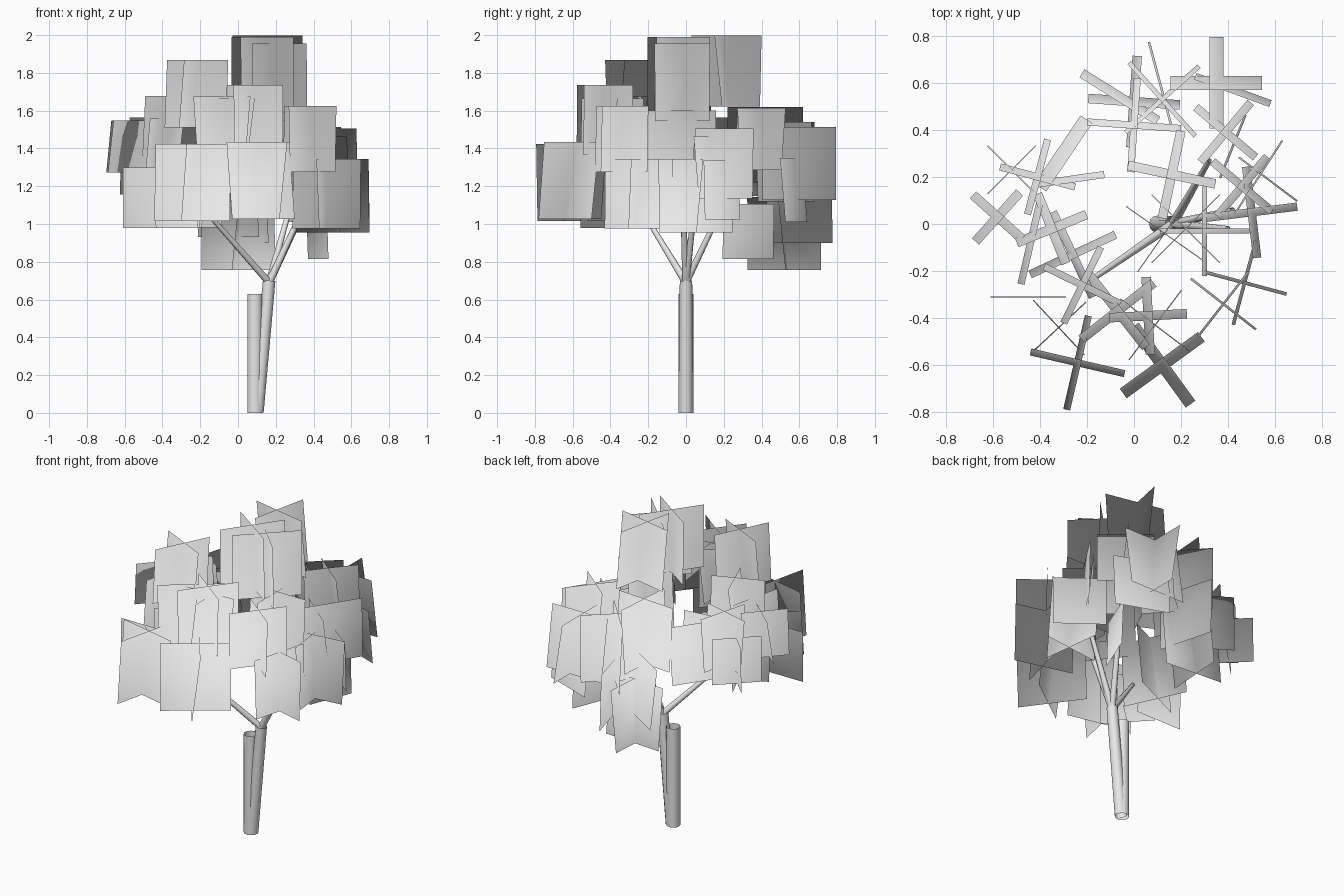
import bpy
import bmesh
from math import asin, cos, radians, sin
from mathutils import Matrix, Vector

cube = bpy.data.objects.get("Cube")
if cube:
    bpy.data.objects.remove(cube, do_unlink=True)

grey = bpy.data.materials.new("pale_grey")
grey.use_nodes = True
colour = (0.8, 0.8, 0.8, 1)
grey.diffuse_color = colour
grey.node_tree.nodes["Principled BSDF"].inputs["Base Color"].default_value = colour

# Point the foliage normals spread from, at the foot of the crown
CROWN = Vector((0.05, 0, 0.72))


def make_object(name, bm):
    """Turn a bmesh into a named, smooth object with the grey material."""
    mesh = bpy.data.meshes.new(name)
    bm.to_mesh(mesh)
    bm.free()
    mesh.materials.append(grey)
    mesh.shade_smooth()
    obj = bpy.data.objects.new(name, mesh)
    bpy.context.collection.objects.link(obj)
    return mesh


def limb(name, start, end, r_start, r_end, sides=12):
    """Open tapered tube running between two points."""
    start, end = Vector(start), Vector(end)
    axis = end - start
    turn = axis.to_track_quat("Z", "Y").to_matrix().to_4x4()
    bm = bmesh.new()
    bmesh.ops.create_cone(
        bm, cap_ends=False, segments=sides, radius1=r_start, radius2=r_end,
        depth=axis.length,
        matrix=Matrix.Translation((start + end) / 2) @ turn)
    make_object(name, bm)


def leaf_cards(name, spec, arms):
    """Square cards through one centre, facing outward and leaning inward.

    The spec holds centre x, y, z, size and lean in hundredths, and a heading.
    Normals spread from the crown foot so the foliage shades as one mass.
    """
    x, y, z, heading, size, lean = spec
    centre = Vector((x, y, z)) / 100
    outward = centre - CROWN
    upright = Matrix.Rotation(radians(90) - asin(lean / size), 4, "X")
    bm = bmesh.new()
    for arm in range(arms):
        angle = radians(heading + arm * 90)
        if outward.x * sin(angle) - outward.y * cos(angle) < 0:
            angle += radians(180)
        turn = Matrix.Rotation(angle, 4, "Z")
        bmesh.ops.create_grid(
            bm, x_segments=1, y_segments=1, size=size / 200,
            matrix=Matrix.Translation(centre) @ turn @ upright)
    mesh = make_object(name, bm)
    mesh.normals_split_custom_set_from_vertices(
        [(v.co - CROWN).normalized() for v in mesh.vertices])


# Trunk: a straight post and a leaning stem
limb("trunk_post", (0.09, 0, 0), (0.09, 0, 0.63), 0.041, 0.041)
limb("trunk_stem", (0.10, 0, 0.005), (0.165, 0, 0.7), 0.036, 0.033)

# Branches fan out from the top of the stem
fork = (0.165, 0, 0.69)
tips = [(-0.2, -0.25, 1.1), (0.32, 0.27, 1.25),
        (0.42, 0.06, 1.22), (0.4, -0.02, 1.2)]
for number, tip in enumerate(tips, 1):
    limb(f"branch_{number}", fork, tip, 0.02, 0.011, 8)

# Front foliage
front_crosses = [
    (-24, -59, 122, -13, 41, 3),
    (12, -60, 123, 36, 41, 5),
    (-32, -44, 114, 43, 32, 0.5),
    (6, -39, 150, 3, 33, 4),
    (-7, -37, 148, 38, 39, 4),
    (9, -43, 155, 53, 37, 0.5),
    (47, -25, 116, -15, 37, 1.5),
    (38, -34, 145, -38, 35, 1),
    (-22, -26, 169, -26, 36, 3),
    (-26, -13, 118, 25, 40, 3.5),
    (-35, -2, 152, 22, 32, 4),
    (-58, 3, 141, 48, 28, 4),
]
# Back and side foliage
back_crosses = [
    (-41, 20, 140, 75, 33, 3),
    (-52, 23, 130, 45, 29, 0.5),
    (0, 42, 142, -4, 40, 3),
    (0, 52, 95, -4, 39, 4),
    (12, 53, 133, -48, 42, 2),
    (35, 60, 132, 0, 39, 6),
    (39, 39, 145, 50, 33, 3.5),
    (16, 21, 181, -12, 38, 4),
    (46, 16, 130, 50, 33, 3.5),
    (50, 5, 115, 7, 39, 3.5),
    (30, -3, 141, 0, 38, 2),
    (22, -2, 175, 45, 41, 0.5),
    (13, -4, 179, -35, 40, 0.4),
]
# Single cards filling gaps in the crown
fill_cards = [
    (-45, -31, 114, 0, 32, 0.5),
    (-44, -8, 138, 77, 36, 3),
    (-30, 30, 132, 56, 35, 6),
    (-27, 19, 136, 8, 29, 3),
    (53, 20, 132, 57, 37, 0.8),
    (57, 19, 118, -37, 31, 0.8),
    (42, 33, 96, 68, 29, 1),
    (-6, 54, 112, -32, 38, 4),
    (42, 57, 118, -20, 34, 3),
    (11, 60, 108, -75, 36, 1),
]
for title, group, arms in (("front_foliage", front_crosses, 2),
                           ("back_foliage", back_crosses, 2),
                           ("fill_foliage", fill_cards, 1)):
    for number, spec in enumerate(group, 1):
        leaf_cards(f"{title}_{number}", spec, arms)
